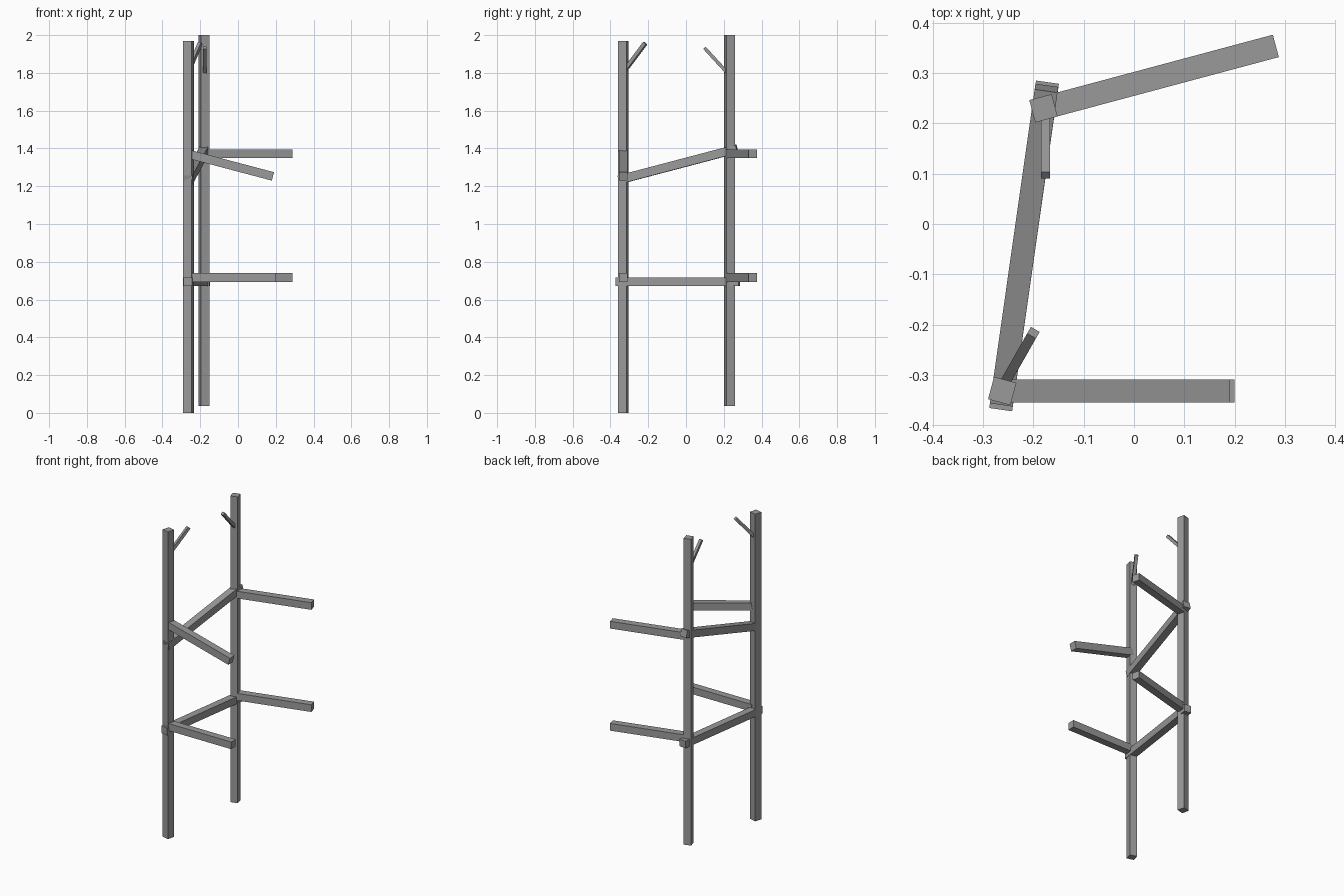
import bpy
from math import radians
from mathutils import Vector, Matrix

cube = bpy.data.objects.get("Cube")
if cube:
    bpy.data.objects.remove(cube, do_unlink=True)

# Single grey finish
grey = bpy.data.materials.new("plain grey")
grey.use_nodes = True
colour = (0.32, 0.32, 0.32, 1)
grey.diffuse_color = colour
grey.node_tree.nodes["Principled BSDF"].inputs["Base Color"].default_value = colour


def bar(name, start, end, width, turn=0):
    """Square bar between two points; upright bars can be turned about z."""
    start, end = Vector(start), Vector(end)
    along = (end - start).normalized()
    if abs(along.z) > 0.99:
        rotation = Matrix.Rotation(radians(turn), 4, 'Z')
    else:
        side = Vector((0, 0, 1)).cross(along).normalized()
        rotation = Matrix((side, along.cross(side), along)).transposed().to_4x4()
        rotation.col[0].xyz, rotation.col[1].xyz = side, along.cross(side)
    bpy.ops.mesh.primitive_cube_add(size=1)
    obj = bpy.context.object
    obj.name = name
    size = Matrix.Diagonal((width, width, (end - start).length, 1))
    obj.matrix_world = Matrix.Translation((start + end) / 2) @ rotation @ size
    obj.data.materials.append(grey)
    return obj


W = 0.046
front = Vector((-0.262, -0.332, 0))
back = Vector((-0.18, 0.23, 0))

# Upright posts
bar("front_post", front, front + Vector((0, 0, 1.97)), W, -15)
bar("back_post", back + Vector((0, 0, 0.036)), back + Vector((0, 0, 2)), W, 15)

# Front arms: lower one level, upper one drooping
bar("lower_front_arm", (-0.25, -0.332, 0.717), (0.2, -0.332, 0.717), W)
bar("upper_front_arm", (-0.25, -0.332, 1.367), (0.185, -0.332, 1.252), W)

# Back arms, splayed outward
for name, z in (("lower_back_arm", 0.717), ("upper_back_arm", 1.372)):
    bar(name, (-0.17, 0.233, z), (0.282, 0.354, z), W)

# Rails joining the posts
bar("lower_rail", (-0.265, -0.369, 0.694), (-0.172, 0.282, 0.694), W)
bar("upper_rail", (-0.263, -0.354, 1.234), (-0.174, 0.27, 1.398), W)

# Slanted pegs near the top
bar("front_peg", (-0.262, -0.325, 1.812), (-0.2, -0.216, 1.957), 0.02)
bar("back_peg", (-0.176, 0.222, 1.797), (-0.176, 0.097, 1.933), 0.018)
